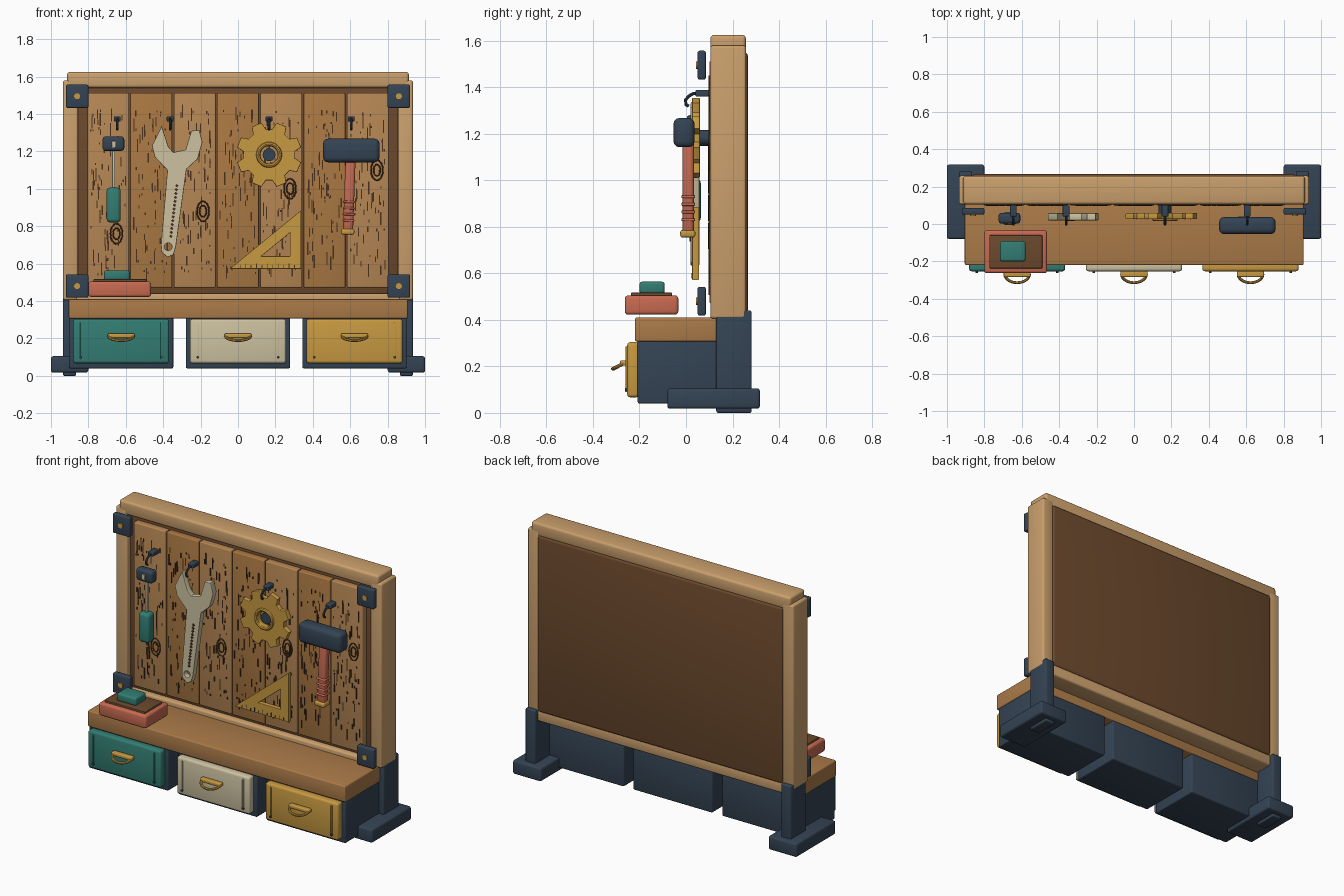
import bpy, bmesh, math, random
from mathutils import Matrix, Vector

if "Cube" in bpy.data.objects:
    bpy.data.objects.remove(bpy.data.objects["Cube"])

random.seed(4)


def material(name, hexcode):
    m = bpy.data.materials.new(name)
    rgb = [(int(hexcode[i:i + 2], 16) / 255) ** 2.2 for i in (0, 2, 4)]
    m.diffuse_color = (*rgb, 1)
    m.use_nodes = True
    m.node_tree.nodes["Principled BSDF"].inputs["Base Color"].default_value = m.diffuse_color
    return m


TAN = material("light_wood", "C99E6C")
WOOD = material("bench_wood", "AA7A4A")
PLANK_A = material("plank_light", "B58655")
PLANK_B = material("plank_dark", "A97845")
BROWN = material("dark_wood", "6B4A30")
GRAIN = material("grain", "4A3424")
NAVY = material("dark_steel", "374554")
TEAL = material("teal", "367C72")
CREAM = material("cream", "CBC09F")
BRASS = material("brass", "C69843")
RED = material("red", "C66A52")


def add(name, mesh, mat):
    mesh.materials.clear()
    mesh.materials.append(mat)
    ob = bpy.data.objects.new(name, mesh)
    bpy.context.collection.objects.link(ob)
    return ob


def from_bm(name, bm, mat):
    me = bpy.data.meshes.new(name)
    bm.to_mesh(me)
    bm.free()
    return add(name, me, mat)


def box(name, x, y, z, mat, bevel=0.008, tilt=0):
    """Rounded box from (min, max) ranges, tilted about y."""
    bm = bmesh.new()
    bmesh.ops.create_cube(bm, size=1)
    bmesh.ops.scale(bm, verts=bm.verts, vec=(x[1] - x[0], y[1] - y[0], z[1] - z[0]))
    if bevel:
        bmesh.ops.bevel(bm, geom=bm.edges[:], offset=bevel, segments=3, profile=0.5, affect='EDGES')
    ob = from_bm(name, bm, mat)
    ob.location = (sum(x) / 2, sum(y) / 2, sum(z) / 2)
    ob.rotation_euler.y = tilt
    return ob


def disc(name, c, r, depth, mat, n=24):
    """Cylinder along y."""
    bm = bmesh.new()
    bmesh.ops.create_cone(bm, cap_ends=True, segments=n, radius1=r, radius2=r, depth=depth,
                          matrix=Matrix.Translation(c) @ Matrix.Rotation(math.pi / 2, 4, 'X'))
    return from_bm(name, bm, mat)


def curve_mesh(name, cu, mat, matrix=None):
    tmp = bpy.data.objects.new("tmp", cu)
    me = bpy.data.meshes.new_from_object(tmp)
    bpy.data.objects.remove(tmp)
    if matrix:
        me.transform(matrix)
    return add(name, me, mat)


def plate(name, loops, y, mat, bevel=0.004):
    """Flat cut-out shape in the xz plane; later loops are holes."""
    cu = bpy.data.curves.new(name, 'CURVE')
    cu.dimensions, cu.fill_mode = '2D', 'BOTH'
    cu.extrude = (y[1] - y[0]) / 2 - bevel
    cu.bevel_depth, cu.bevel_resolution, cu.offset = bevel, 1, -bevel
    for pts in loops:
        s = cu.splines.new('POLY')
        s.points.add(len(pts) - 1)
        for p, (a, b) in zip(s.points, pts):
            p.co = (a, b, 0, 1)
        s.use_cyclic_u = True
    mat4 = Matrix.Translation((0, sum(y) / 2, 0)) @ Matrix.Rotation(math.pi / 2, 4, 'X')
    return curve_mesh(name, cu, mat, mat4)


def tube(name, pts, r, mat, cyclic=False):
    cu = bpy.data.curves.new(name, 'CURVE')
    cu.dimensions, cu.bevel_depth, cu.bevel_resolution, cu.use_fill_caps = '3D', r, 2, True
    s = cu.splines.new('POLY')
    s.points.add(len(pts) - 1)
    for p, q in zip(s.points, pts):
        p.co = (*q, 1)
    s.use_cyclic_u = cyclic
    return curve_mesh(name, cu, mat)


def ring(cx, cz, rx, rz=None, n=24):
    rz = rz or rx
    return [(cx + rx * math.cos(2 * math.pi * i / n), cz + rz * math.sin(2 * math.pi * i / n)) for i in range(n)]


# board frame, backing and planks
for s, side in ((-1, "left"), (1, "right")):
    box(f"{side}_post", sorted((s * .855, s * .936)), (.105, .258), (.405, 1.58), TAN, .012)
    box(f"{side}_leg", sorted((s * .865, s * .935)), (.13, .282), (0, .44), NAVY)
    box(f"{side}_foot", sorted((s * .8, s * 1.0)), (-.08, .318), (.018, .105), NAVY, .012)
    for z in (.48, 1.495):
        box(f"{side}_corner_plate", (s * .86 - .06, s * .86 + .06), (.05, .085), (z - .062, z + .062), NAVY)
        disc(f"{side}_plate_screw", (s * .86, .049, z), .016, .01, BRASS)
box("top_beam", (-.913, .913), (.105, .257), (1.54, 1.625), TAN, .015)
box("bottom_beam", (-.87, .87), (.105, .257), (.365, .44), TAN, .012)
box("back_panel", (-.862, .862), (.14, .266), (.43, 1.55), BROWN, .015)
for i in range(7):
    x = -.81 + i * .2314
    box("plank", (x + .004, x + .227), (.1, .145), (.472, 1.512), (PLANK_A, PLANK_B)[i % 2], .006)

# wood grain dashes, denser toward the top and middle
bm = bmesh.new()
for i in range(7):
    for _ in range(75):
        x = -.81 + i * .2314 + random.uniform(.02, .21)
        z, h = random.uniform(.54, 1.42), random.choice((.01, .015, .03, .05, .07))
        bmesh.ops.create_cube(bm, size=1, matrix=Matrix.Translation((x, .099, z))
                              @ Matrix.Diagonal((.006, .005, h, 1)))
from_bm("wood_grain", bm, GRAIN)
for kx, kz in ((-.65, .76), (-.187, .88), (.278, 1.0), (.743, 1.1)):
    for r in (.032, .018):
        tube("wood_knot", [(a, .099, b) for a, b in ring(kx, kz, r, r * 1.7, 16)], .004, GRAIN, True)

# bench and drawers
box("bench_top", (-.905, .907), (-.22, .14), (.307, .41), WOOD, .008)
for cx, mat in ((-.625, TEAL), (0, CREAM), (.623, BRASS)):
    box("drawer_case", (cx - .279, cx + .279), (-.208, .135), (.04, .315), NAVY)
    box("drawer_front", (cx - .257, cx + .257), (-.253, -.2), (.067, .304), mat, .014)
    for s in (-1, 1):
        box("drawer_strip", (cx + s * .215 - .004, cx + s * .215 + .004), (-.26, -.25), (.09, .285), mat, .002)
        disc("drawer_pin", (cx + s * .215, -.258, .1), .007, .01, NAVY, 12)
    box("handle_plate", (cx - .072, cx + .072), (-.283, -.25), (.203, .226), BRASS, .006)
    arc = [math.pi * i / 14 for i in range(15)]
    tube("drawer_handle", [(cx - .066 * math.cos(a), -.268 - .046 * math.sin(a), .213 - .024 * math.sin(a))
                           for a in arc], .008, BRASS)

# small box on the bench
box("tray", (-.8, -.465), (-.263, -.033), (.422, .505), RED, .014)
box("tray_inset", (-.773, -.49), (-.237, -.06), (.49, .517), BROWN, .004)
box("tray_block", (-.717, -.58), (-.2, -.092), (.512, .564), TEAL, .012)

# hooks
for hx in (-.645, -.363, .166, .605):
    box("hook_plate", (hx - .018, hx + .018), (.04, .1), (1.36, 1.388), NAVY, .005)
    tube("hook", [(hx, .05, 1.375), (hx, .03, 1.372), (hx, .012, 1.362), (hx, -.002, 1.345),
                  (hx, .0, 1.325), (hx, .012, 1.318)], .007, NAVY)

# screwdriver
box("driver_cap", (-.724, -.608), (.002, .06), (1.203, 1.28), NAVY, .016)
box("driver_collar", (-.675, -.655), (-.004, .01), (1.22, 1.255), CREAM, .003)
box("driver_shaft", (-.673, -.657), (.023, .039), (.98, 1.22), CREAM, .004)
box("driver_handle", (-.703, -.627), (-.006, .064), (.82, 1.007), TEAL, .02)

# wrench
outline = [(-.408, 1.337), (-.46, 1.23), (-.445, 1.17), (-.378, 1.1), (-.412, .70), (-.408, .66), (-.376, .633),
           (-.345, .648), (-.332, .69), (-.275, 1.105), (-.215, 1.16), (-.19, 1.25), (-.207, 1.315),
           (-.25, 1.31), (-.28, 1.21), (-.345, 1.195), (-.372, 1.225)]
plate("wrench", [outline, ring(-.373, .69, .02)], (.02, .058), CREAM)
for i in range(14):
    t = i / 13
    box("wrench_notch", (-.366 + .032 * t, -.352 + .032 * t), (.016, .024), (.74 + .27 * t, .753 + .27 * t),
        GRAIN, 0, .6)

# gear
teeth = []
for i in range(8):
    for da, r in ((-.27, .138), (-.16, .176), (.16, .176), (.27, .138)):
        a = math.pi / 4 * (i + .5) + da
        teeth.append((.166 + r * math.cos(a), 1.182 + r * math.sin(a)))
plate("gear", [teeth, ring(.166, 1.182, .046)], (.026, .06), BRASS)
tube("gear_rim", [(a, .026, b) for a, b in ring(.166, 1.182, .058, n=32)], .011, BRASS, True)
disc("gear_pin", (.166, .07, 1.182), .034, .06, NAVY)

# set square with tick marks
plate("set_square", [[(-.045, .572), (.337, .572), (.337, .885)],
                     [(.125, .64), (.278, .64), (.278, .765)]], (.026, .056), BRASS, .003)
for i in range(11):
    x = .01 + i * .029
    box("square_tick", (x, x + .004), (.023, .03), (.578, .592 + .01 * (i % 2)), GRAIN, 0)

# hammer
box("hammer_head", (.455, .757), (-.054, .037), (1.142, 1.268), NAVY, .026)
box("hammer_handle", (.568, .622), (-.014, .034), (.77, 1.17), RED, .015, .035)
box("hammer_end", (.552, .622), (-.025, .04), (.755, .786), BRASS, .01, .035)
for i in range(4):
    z = .825 + i * .033
    box("hammer_grip_ring", (.558 + i * .0012, .622 + i * .0012), (-.02, .039), (z, z + .012), RED, .005, .035)

# smooth rounded edges
for ob in bpy.context.scene.objects:
    ob.select_set(True)
    bpy.context.view_layer.objects.active = ob
bpy.ops.object.shade_smooth_by_angle(angle=math.radians(35))
